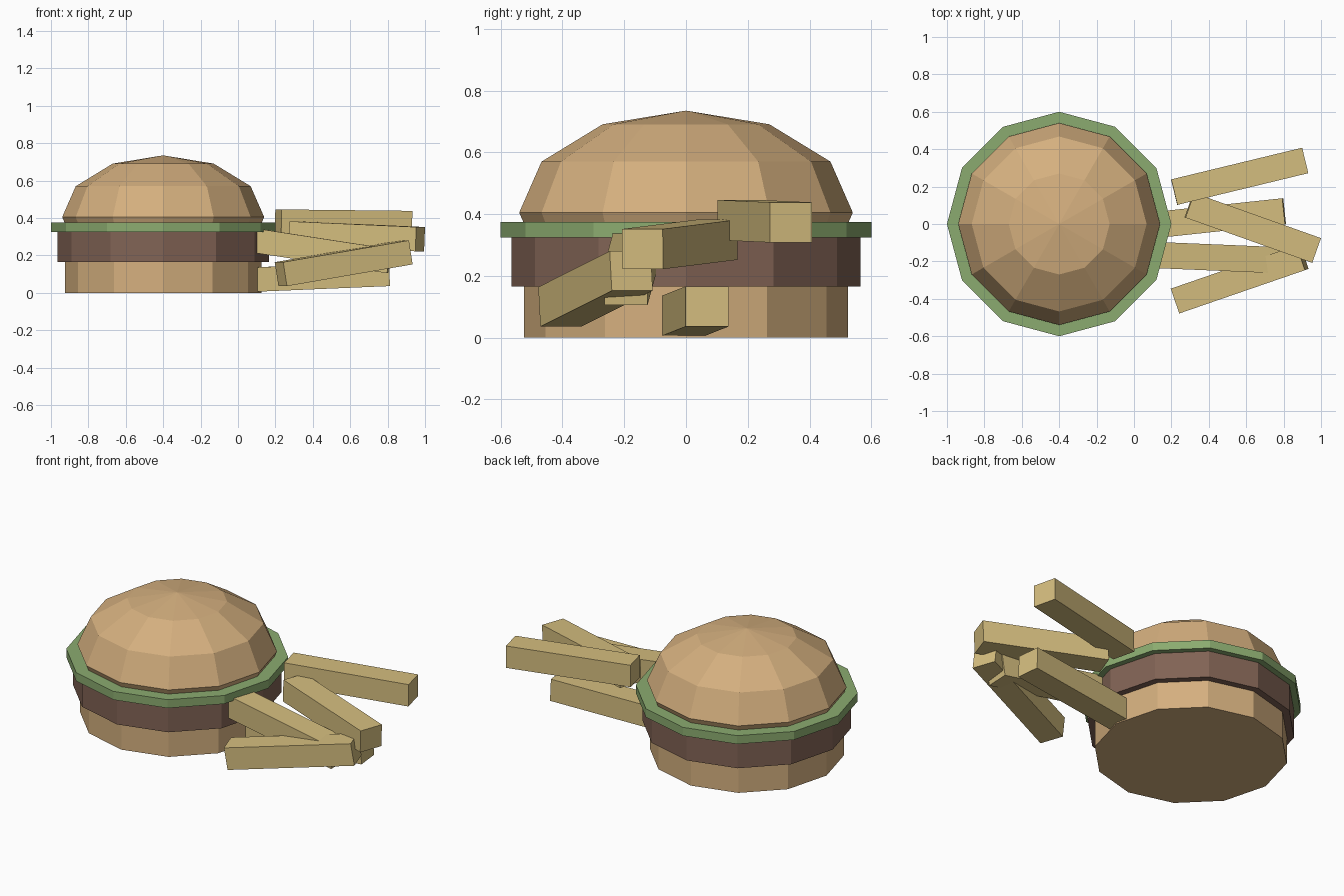
import bpy
from math import radians

if "Cube" in bpy.data.objects:
    bpy.data.objects.remove(bpy.data.objects["Cube"])

SIDES = 12
BURGER_X = -0.4


def material(name, rgb):
    mat = bpy.data.materials.new(name)
    mat.diffuse_color = (*rgb, 1)
    mat.use_nodes = True
    mat.node_tree.nodes["Principled BSDF"].inputs["Base Color"].default_value = mat.diffuse_color
    return mat


BUN = material("bun_tan", (0.66, 0.43, 0.21))
MEAT = material("patty_brown", (0.22, 0.125, 0.09))
LEAF = material("lettuce_green", (0.26, 0.41, 0.16))
POTATO = material("fry_yellow", (0.66, 0.51, 0.21))


def finish(name, mat):
    obj = bpy.context.object
    obj.name = name
    obj.data.materials.append(mat)
    return obj


def disc(name, radius, z0, z1, mat):
    bpy.ops.mesh.primitive_cylinder_add(
        vertices=SIDES, radius=radius, depth=z1 - z0,
        location=(BURGER_X, 0, (z0 + z1) / 2))
    return finish(name, mat)


def fry(name, centre, yaw, dip):
    """Square-cut fry along x, turned by yaw, its right end lowered by dip."""
    bpy.ops.mesh.primitive_cube_add(
        size=1, location=centre, rotation=(0, radians(dip), radians(yaw)))
    obj = finish(name, POTATO)
    obj.scale = (0.72, 0.14, 0.13)
    return obj


# Burger layers
disc("bottom_bun", 0.525, 0.0, 0.165, BUN)
disc("patty", 0.565, 0.165, 0.325, MEAT)
disc("lettuce", 0.6, 0.325, 0.375, LEAF)

# Domed top bun, its lower half sunk into the layers
bpy.ops.mesh.primitive_uv_sphere_add(
    segments=SIDES, ring_count=6, radius=1, location=(BURGER_X, 0, 0.405))
finish("top_bun", BUN).scale = (0.54, 0.54, 0.33)

# Loose pile of fries: centre, yaw, dip
FRIES = [
    ((0.565, 0.255, 0.377), 13.6, 0.6),
    ((0.635, -0.02, 0.302), -19.6, 2.4),
    ((0.445, 0.030, 0.086), 6.1, -2.4),
    ((0.454, -0.18, 0.224), -2.4, 8.7),
    ((0.565, -0.293, 0.158), 19.0, -9.3),
]
for i, (centre, yaw, dip) in enumerate(FRIES, 1):
    fry(f"fry_{i}", centre, yaw, dip)
